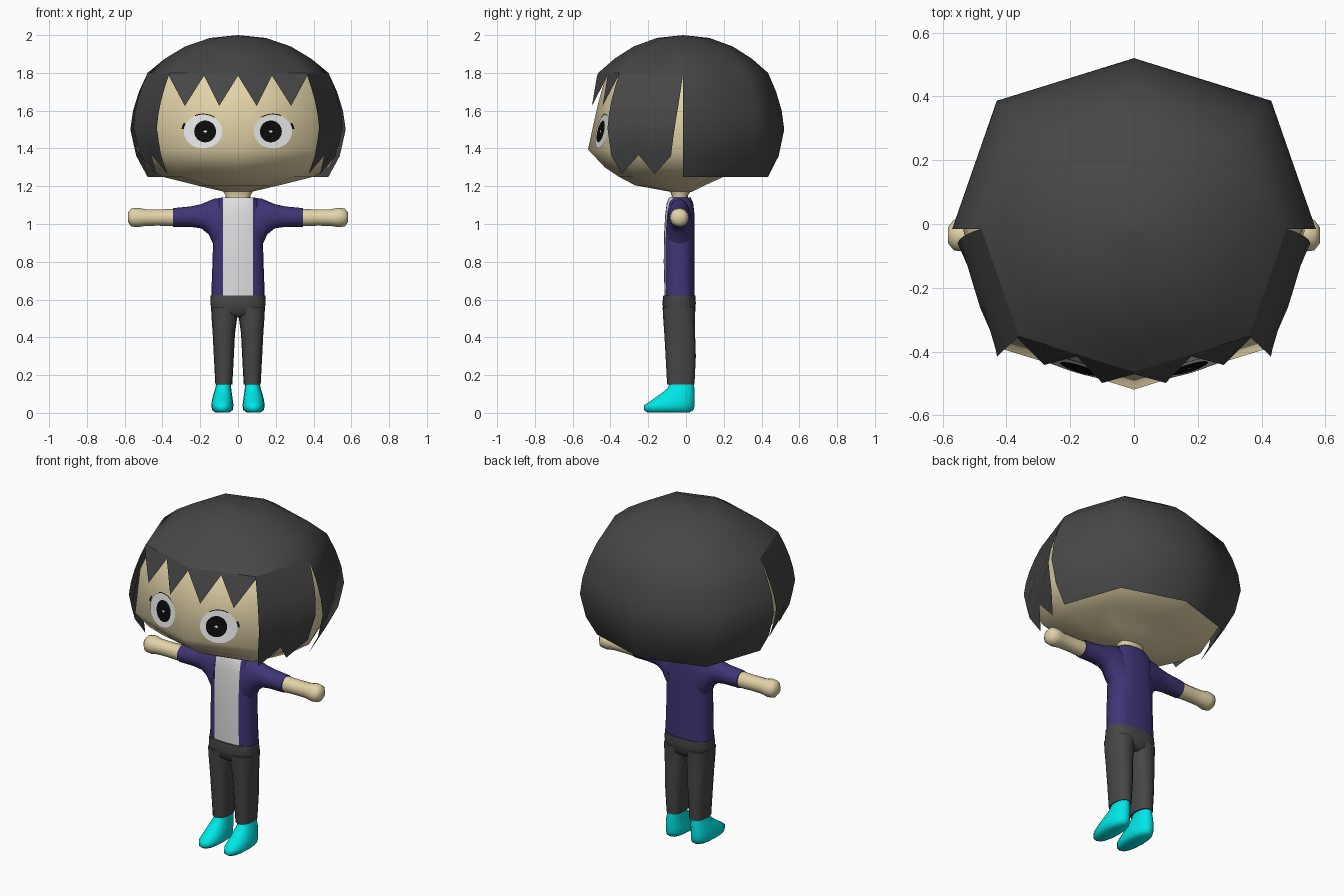
import bpy, bmesh, math
from mathutils import Vector
from mathutils.bvhtree import BVHTree

if "Cube" in bpy.data.objects:
    bpy.data.objects.remove(bpy.data.objects["Cube"])


def material(name, r, g, b):
    m = bpy.data.materials.new(name)
    m.diffuse_color = (r, g, b, 1)
    m.use_nodes = True
    m.node_tree.nodes["Principled BSDF"].inputs["Base Color"].default_value = m.diffuse_color
    return m


DARK = material("charcoal", .062, .062, .062)
SKIN = material("skin", .76, .65, .39)
PURPLE = material("purple", .05, .036, .18)
WHITE = material("white", .75, .75, .75)
CYAN = material("cyan", 0, .8, .8)
BLACK = material("black", .003, .003, .003)


def make(name, verts, faces, mat, angle=60, centre=None):
    """Mesh object; open shells are turned to face away from centre."""
    bm = bmesh.new()
    vs = [bm.verts.new(v) for v in verts]
    for f in faces:
        bm.faces.new([vs[i] for i in f])
    bmesh.ops.remove_doubles(bm, verts=bm.verts, dist=1e-5)
    bm.normal_update()
    if centre:
        for f in bm.faces:
            if f.normal.dot(f.calc_center_median() - Vector(centre)) < 0:
                f.normal_flip()
    else:
        bmesh.ops.recalc_face_normals(bm, faces=bm.faces)
    me = bpy.data.meshes.new(name)
    bm.to_mesh(me)
    bm.free()
    me.materials.append(mat)
    ob = bpy.data.objects.new(name, me)
    bpy.context.collection.objects.link(ob)
    bpy.ops.object.select_all(action='DESELECT')
    ob.select_set(True)
    bpy.context.view_layer.objects.active = ob
    bpy.ops.object.shade_smooth_by_angle(angle=math.radians(angle))
    return ob


def loft(rings):
    n = len(rings[0])
    verts = [p for r in rings for p in r]
    faces = [(i * n + j, i * n + (j + 1) % n, (i + 1) * n + (j + 1) % n, (i + 1) * n + j)
             for i in range(len(rings) - 1) for j in range(n)]
    faces += [tuple(range(n)), tuple(range(len(verts) - n, len(verts)))]
    return verts, faces


def oval(z, x0, x1, y0, y1, n=16, p=.8):
    """Rounded ring lying flat at height z."""
    pw = lambda v: math.copysign(abs(v) ** p, v)
    return [((x0 + x1) / 2 + (x1 - x0) / 2 * pw(math.cos(a)),
             (y0 + y1) / 2 + (y1 - y0) / 2 * pw(math.sin(a)), z)
            for a in (2 * math.pi * k / n for k in range(n))]


def flip(rings, s):
    return [[(s * x, y, z) for x, y, z in r] for r in rings]


# Head: eight-sided, bulging at the cheeks
OCT = [(0, -1), (.755, -.75), (1, 0), (.755, .75), (0, 1), (-.755, .75), (-1, 0), (-.755, -.75)]


def head_ring(z, rx, yf, yb):
    c, r = (yf + yb) / 2, (yb - yf) / 2
    return [(rx * x, c + r * y, z) for x, y in OCT]


hv, hf = loft([head_ring(*r) for r in (
    (1.17, .07, -.08, .03), (1.205, .22, -.27, .10), (1.25, .40, -.355, .20),
    (1.30, .48, -.43, .40), (1.395, .535, -.519, .475), (1.64, .535, -.465, .48),
    (1.8, .45, -.42, .40), (1.9, .28, -.28, .25))])
make("head", hv, hf, SKIN)
tree = BVHTree.FromPolygons([Vector(v) for v in hv], hf)

# Hair surface shared by cap, back, side locks and fringe
PROFILE = [(1.25, .84), (1.36, .945), (1.5, 1), (1.6, .975), (1.7, .92), (1.8, .84),
           (1.875, .68), (1.94, .49), (1.985, .26), (2, .001)]
ZS = [p[0] for p in PROFILE]


def scale_at(z):
    for (z0, s0), (z1, s1) in zip(PROFILE, PROFILE[1:]):
        if z <= z1:
            return s0 + (s1 - s0) * (z - z0) / (z1 - z0)
    return .001


def hair(u, z):
    """Point on the hair at octagon position u (0 front, 2 right, 4 back)."""
    k = math.floor(u)
    a, b, t = OCT[k % 8], OCT[(k + 1) % 8], u - k
    s = scale_at(z)
    return (.57 * s * (a[0] + (b[0] - a[0]) * t), -.015 + .535 * s * (a[1] + (b[1] - a[1]) * t), z)


CENTRE = (0, 0, 1.5)
verts, faces = [], []
for z0, z1 in zip(ZS, ZS[1:]):
    for k in (range(8) if z0 >= 1.8 else range(2, 6)):
        n = len(verts)
        verts += [hair(k, z0), hair(k + 1, z0), hair(k + 1, z1), hair(k, z1)]
        faces.append((n, n + 1, n + 2, n + 3))
make("hair_cap", verts, faces, DARK, 80, CENTRE)

# Ragged side locks: (position at top, position at bottom, bottom height)
LOCK = [(2, 1.83, 1.36), (1.58, 1.56, 1.265), (1.38, 1.38, 1.365), (1.05, 1.05, 1.265), (1, 1, 1.36)]
for side, label in ((1, "right"), (-1, "left")):
    verts, rows = [], 7
    for top, bot, zb in LOCK:
        for i in range(rows):
            f = i / (rows - 1)
            x, y, z = hair(top + (bot - top) * f, 1.8 + (zb - 1.8) * f)
            verts.append((side * x, y, z))
    faces = [(c * rows + i, c * rows + i + 1, (c + 1) * rows + i + 1, (c + 1) * rows + i)
             for c in range(len(LOCK) - 1) for i in range(rows - 1)]
    make("hair_lock_" + label, verts, faces, DARK, 60, CENTRE)

# Zigzag fringe
verts, faces = [], []
for side in (1, -1):
    for a, tip, b in ((0, .24, .49), (.49, .68, 1)):
        n = len(verts)
        pts = [hair(a, 1.8), hair(b, 1.8), hair(b, 1.785), hair(tip, 1.625), hair(a, 1.785)]
        verts += [(side * x, y, z) for x, y, z in pts]
        faces.append(tuple(range(n, n + 5)))
make("fringe", verts, faces, DARK, 30, CENTRE)


# Eyes: thin plates laid on the face
def on_face(x, z, lift):
    hit = tree.ray_cast(Vector((x, -2, z)), Vector((0, 1, 0)))[0]
    return (x, hit.y - lift, z)


def plate(name, cx, cz, rx, rz, lift, mat, a0=0, a1=360, inner=0.0, side=1):
    n, m = 24, 3
    verts, faces = [], []
    for j in range(m + 1):
        f = inner + (1 - inner) * j / m
        for i in range(n + 1):
            a = math.radians(a0 + (a1 - a0) * i / n)
            verts.append(on_face(side * (cx + rx * f * math.cos(a)), cz + rz * f * math.sin(a), lift))
    for j in range(m):
        for i in range(n):
            p = j * (n + 1) + i
            q = (p, p + 1, p + n + 2, p + n + 1)
            faces.append(q[2:] + q[:1] if j == 0 and inner == 0 else q)
    make(name, verts, faces, mat, 60, CENTRE)


for side, label in ((1, "right"), (-1, "left")):
    plate("eye_white_" + label, .185, 1.49, .102, .09, .004, WHITE, side=side)
    plate("iris_" + label, .174, 1.49, .058, .058, .007, BLACK, side=side)
    plate("eye_glint_" + label, .174, 1.49, .009, .006, .009, WHITE, side=side)
    plate("upper_lash_" + label, .185, 1.49, .106, .094, .006, BLACK, 65, 125, .95, side)
    plate("outer_lash_" + label, .185, 1.49, .115, .098, .006, BLACK, 8, 28, .9, side)

# Neck
make("neck", *loft([oval(1.11, -.07, .07, -.08, .015), oval(1.15, -.066, .066, -.075, .01),
                    oval(1.185, -.085, .085, -.09, .03)]), SKIN)

# Jacket body, cut so the shirt shows as a front stripe
jacket = make("jacket", *loft([oval(z, -w, w, yf, yb, 24, .75) for z, w, yf, yb in (
    (.61, .142, -.113, .045), (.8, .135, -.118, .045), (.95, .131, -.116, .045),
    (1.05, .127, -.11, .045), (1.11, .115, -.102, .038), (1.14, .088, -.09, .025))]), PURPLE, 50)
jacket.data.materials.append(WHITE)
bm = bmesh.new()
bm.from_mesh(jacket.data)
for x in (-.08, .08):
    bmesh.ops.bisect_plane(bm, geom=bm.verts[:] + bm.edges[:] + bm.faces[:],
                           plane_co=(x, 0, 0), plane_no=(1, 0, 0))
for f in bm.faces:
    if abs(f.calc_center_median().x) < .08 and f.normal.y < -.3:
        f.material_index = 1
bm.to_mesh(jacket.data)
bm.free()


# Arms: rings along x as (x, low z, high z, half depth)
def arm_rings(rows, n=12):
    return [[(x, -.035 + d * math.cos(a), (lo + hi) / 2 + (hi - lo) / 2 * math.sin(a))
             for a in (2 * math.pi * k / n for k in range(n))] for x, lo, hi, d in rows]


SLEEVE = [(.09, .82, 1.138, .07), (.125, .88, 1.134, .066), (.155, .945, 1.122, .06),
          (.195, .977, 1.105, .056), (.25, .985, 1.093, .053), (.345, .985, 1.084, .05)]
ARM = [(.33, .988, 1.08, .045), (.42, .991, 1.077, .043), (.49, .99, 1.078, .043),
       (.53, .983, 1.086, .052), (.565, .987, 1.082, .048), (.583, 1.01, 1.06, .025)]

# Trouser legs and shoes: (z, inner x, outer x, front y, back y)
LEG = [(.15, .03, .12, -.10, .045), (.3, .022, .128, -.108, .052), (.42, .016, .134, -.115, .048),
       (.49, .006, .139, -.12, .047), (.56, 0, .143, -.124, .05)]
SHOE = [(.003, .045, .12, -.205, .02), (.015, .028, .137, -.224, .04), (.04, .024, .142, -.222, .046),
        (.065, .027, .138, -.185, .046), (.10, .032, .13, -.135, .046), (.13, .036, .12, -.098, .044),
        (.16, .038, .114, -.085, .042)]
for side, label in ((1, "right"), (-1, "left")):
    make("sleeve_" + label, *loft(flip(arm_rings(SLEEVE), side)), PURPLE)
    make("arm_" + label, *loft(flip(arm_rings(ARM), side)), SKIN)
    make("trouser_leg_" + label, *loft(flip([oval(*r) for r in LEG], side)), DARK)
    make("shoe_" + label, *loft(flip([oval(*r, 16, .9) for r in SHOE], side)), CYAN)

# Trouser hips
make("trouser_hips", *loft([oval(z, -w, w, yf, yb, 20, .75) for z, w, yf, yb in (
    (.505, .06, -.09, .02), (.525, .137, -.118, .045), (.58, .146, -.125, .052),
    (.622, .145, -.12, .05))]), DARK)
